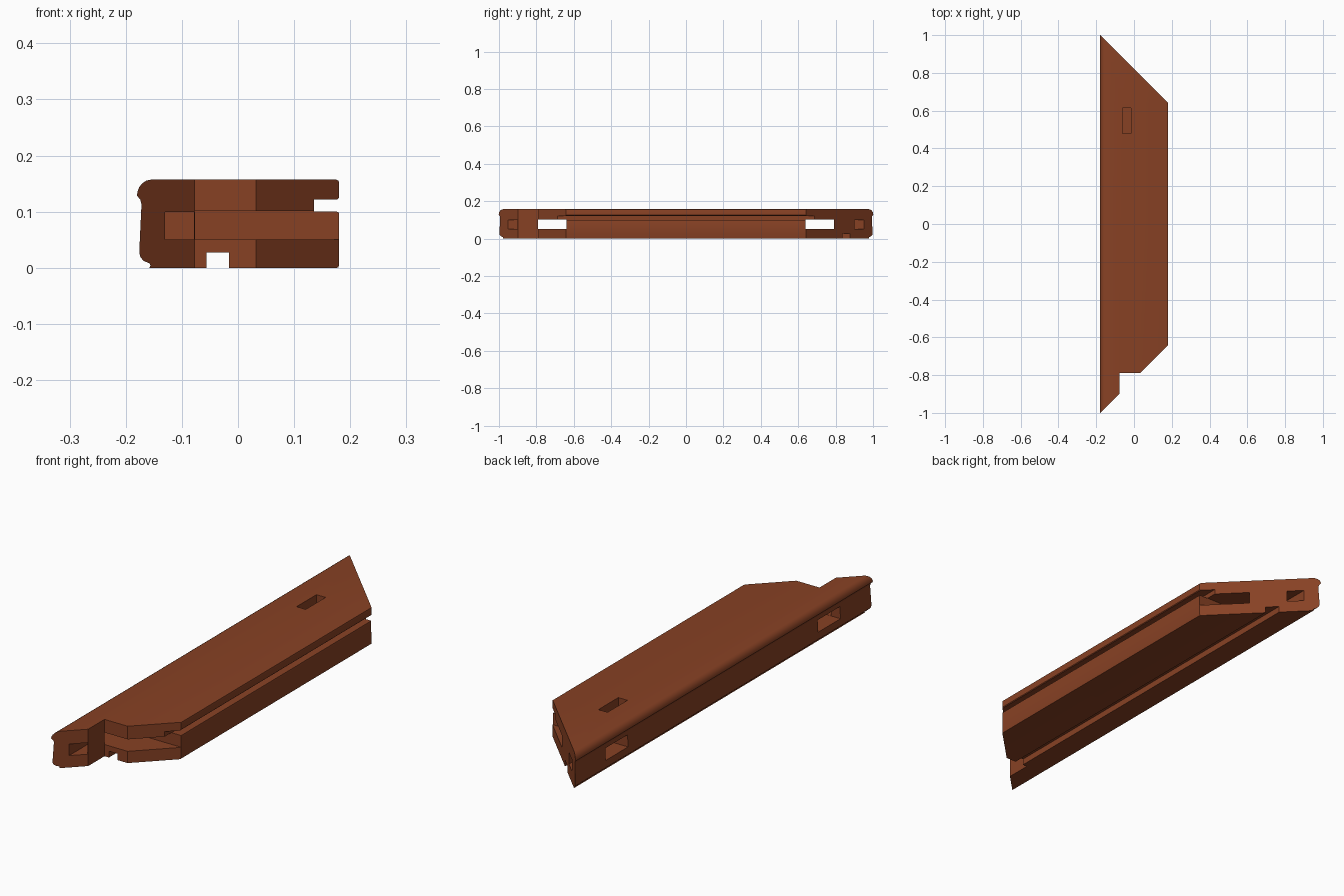
import bpy, bmesh

if "Cube" in bpy.data.objects:
    bpy.data.objects.remove(bpy.data.objects["Cube"])

MITRE = 0.8215          # |y| of the mitred ends at x = 0

wood = bpy.data.materials.new("brown wood")
wood.diffuse_color = (0.245, 0.053, 0.0175, 1)
wood.use_nodes = True
wood.node_tree.nodes["Principled BSDF"].inputs["Base Color"].default_value = wood.diffuse_color


def make_object(name, bm):
    bmesh.ops.recalc_face_normals(bm, faces=bm.faces)
    mesh = bpy.data.meshes.new(name)
    bm.to_mesh(mesh)
    bm.free()
    mesh.materials.append(wood)
    obj = bpy.data.objects.new(name, mesh)
    bpy.context.collection.objects.link(obj)
    return obj


def cut_box(target, name, x, y, z):
    """Subtract a box given by its x, y and z ranges."""
    bm = bmesh.new()
    bmesh.ops.create_cube(bm, size=1)
    for v in bm.verts:
        v.co = [r[0] if c < 0 else r[1] for c, r in zip(v.co, (x, y, z))]
    cutter = make_object(name, bm)
    cutter.hide_render = True
    mod = target.modifiers.new(name, 'BOOLEAN')
    mod.operation = 'DIFFERENCE'
    mod.solver = 'EXACT'
    mod.object = cutter
    bpy.context.view_layer.objects.active = target
    bpy.ops.object.modifier_apply(modifier=name)
    bpy.data.objects.remove(cutter)


# Moulded rail profile (x, z): bullnose left, panel groove right, groove below
profile = [
    (-0.158, 0), (-0.056, 0), (-0.056, 0.027), (-0.016, 0.027), (-0.016, 0),
    (0.176, 0), (0.179, 0.001), (0.18, 0.005),
    (0.18, 0.096), (0.179, 0.099), (0.176, 0.1), (0.135, 0.1),
    (0.135, 0.122), (0.177, 0.122), (0.18, 0.125),
    (0.18, 0.152), (0.179, 0.155), (0.175, 0.157),
    (-0.155, 0.157), (-0.163, 0.1555), (-0.170, 0.151), (-0.176, 0.144),
    (-0.179, 0.136), (-0.18, 0.129), (-0.178, 0.126), (-0.174, 0.121),
    (-0.172, 0.113), (-0.176, 0.028), (-0.174, 0.019), (-0.168, 0.012),
    (-0.158, 0.008), (-0.156, 0.004),
]

# Extrude between the two mitred ends
bm = bmesh.new()
front = [bm.verts.new((x, x - MITRE, z)) for x, z in profile]
back = [bm.verts.new((x, MITRE - x, z)) for x, z in profile]
bm.faces.new(front)
bm.faces.new(back)
n = len(profile)
for i in range(n):
    j = (i + 1) % n
    bm.faces.new((front[i], front[j], back[j], back[i]))
rail = make_object("frame_rail", bm)

# Notch in the front end
cut_box(rail, "front_notch", (-0.077, 0.3), (-1.1, -0.789), (-0.1, 0.3))

# Side mortises and the square holes in the mitred faces, at both ends
for s in (-1, 1):
    span = sorted((s * 0.64, s * 0.79))
    cut_box(rail, "side_mortise", (-0.3, 0.3), span, (0.05, 0.101))
    span = sorted((s * 0.66, s * 1.1))
    cut_box(rail, "end_hole", (-0.13, -0.0785), span, (0.0505, 0.0995))

# Blind slot in the top
cut_box(rail, "top_slot", (-0.06, -0.017), (0.48, 0.614), (0.115, 0.3))

bpy.ops.object.select_all(action='DESELECT')
rail.select_set(True)
bpy.context.view_layer.objects.active = rail
bpy.ops.object.shade_smooth_by_angle(angle=0.6)
